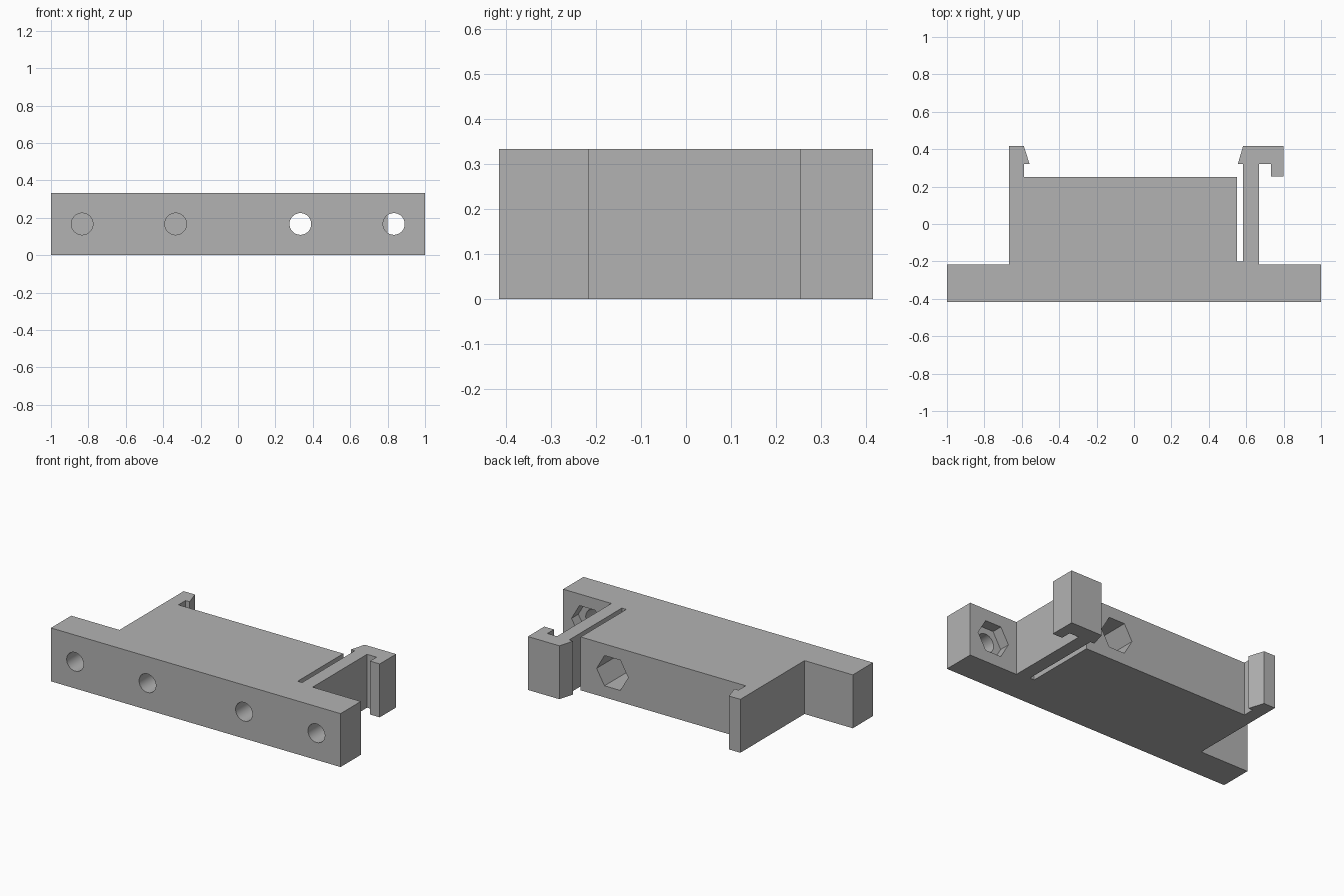
import bpy, bmesh, math
from mathutils import Matrix

if "Cube" in bpy.data.objects:
    bpy.data.objects.remove(bpy.data.objects["Cube"])

H = 1 / 3          # part height
FRONT = -0.4167
BAR = -0.2167      # back of the mounting bar
BODY = 0.25        # back of the main block
END = 0.4167       # tips of the clips
FLOOR = BAR - 0.067  # bottom of the nut pockets

grey = bpy.data.materials.new("grey plastic")
grey.diffuse_color = (0.45, 0.45, 0.45, 1)
grey.use_nodes = True
grey.node_tree.nodes["Principled BSDF"].inputs["Base Color"].default_value = grey.diffuse_color


def make_object(name, bm):
    bmesh.ops.recalc_face_normals(bm, faces=bm.faces)
    mesh = bpy.data.meshes.new(name)
    bm.to_mesh(mesh)
    bm.free()
    mesh.materials.append(grey)
    ob = bpy.data.objects.new(name, mesh)
    bpy.context.collection.objects.link(ob)
    return ob


def cutter(name, x, radius, sides, y0, y1):
    """Prism along y, with a corner pointing to +x."""
    bm = bmesh.new()
    bmesh.ops.create_cone(bm, cap_ends=True, segments=sides, radius1=radius,
                          radius2=radius, depth=y1 - y0)
    spin = Matrix.Rotation(math.pi / 2, 4, 'Z') if sides == 6 else Matrix()
    # put a hexagon corner on the x axis
    if sides == 6 and max(v.co.x for v in bm.verts) > radius * 0.99:
        spin = Matrix()
    bm.transform(Matrix.Translation((x, (y0 + y1) / 2, H / 2))
                 @ Matrix.Rotation(math.pi / 2, 4, 'X') @ spin)
    ob = make_object(name, bm)
    ob.hide_render = True
    ob.hide_viewport = True
    return ob


# Bracket outline: bar, right clip with hook, slot, block, left clip
outline = [
    (-1, FRONT), (1, FRONT), (1, BAR), (0.667, BAR),
    (0.667, 0.32), (0.733, 0.32), (0.733, 0.255), (0.8, 0.255), (0.8, END),
    (0.583, END), (0.555, 0.32), (0.583, 0.32),
    (0.583, -0.2), (0.552, -0.2), (0.552, BODY),
    (-0.587, BODY), (-0.587, 0.32), (-0.558, 0.32), (-0.589, END),
    (-0.667, END), (-0.667, BAR), (-1, BAR),
]
bm = bmesh.new()
face = bm.faces.new([bm.verts.new((x, y, 0)) for x, y in outline])
top = bmesh.ops.extrude_face_region(bm, geom=[face])["geom"]
bmesh.ops.translate(bm, vec=(0, 0, H),
                    verts=[g for g in top if isinstance(g, bmesh.types.BMVert)])
bracket = make_object("clip_bracket", bm)

# Screw holes and hexagonal nut pockets
cutters = []
for x in (-0.8333, -0.3333, 0.3333, 0.8333):
    back = BODY if abs(x) < 0.6 else BAR
    cutters.append(cutter("screw_hole_cutter", x, 0.058, 48, FRONT - 0.1, FLOOR + 0.02))
    cutters.append(cutter("nut_pocket_cutter", x, 0.109, 6, FLOOR, back + 0.1))
for c in cutters:
    mod = bracket.modifiers.new("cut", 'BOOLEAN')
    mod.operation = 'DIFFERENCE'
    mod.solver = 'EXACT'
    mod.object = c

# Bake the cuts, then remove the cutters
bpy.context.view_layer.objects.active = bracket
bracket.select_set(True)
for mod in list(bracket.modifiers):
    bpy.ops.object.modifier_apply(modifier=mod.name)
for c in cutters:
    bpy.data.objects.remove(c)
bpy.ops.object.shade_smooth_by_angle(angle=math.radians(30))
